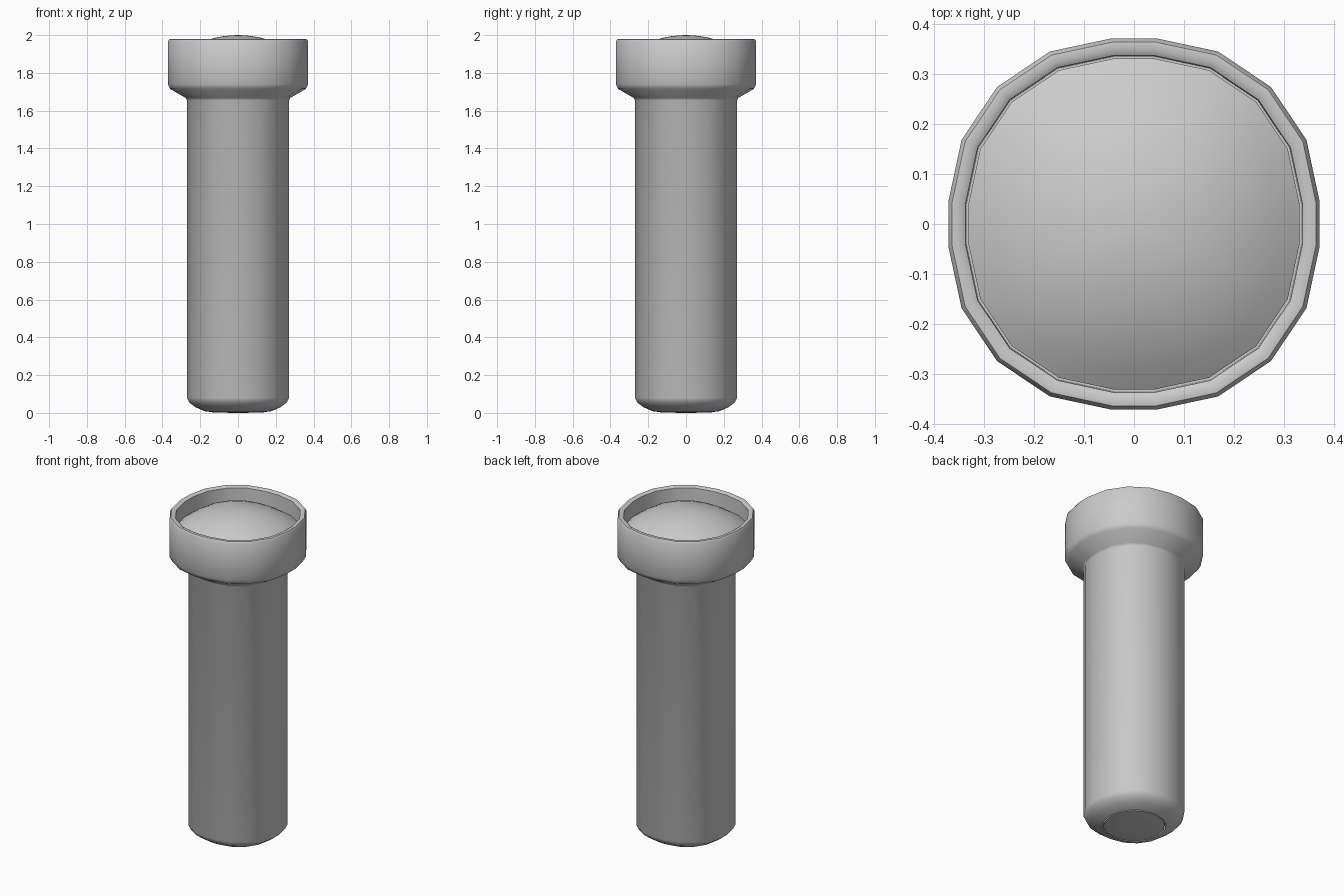
import bpy
import bmesh
from math import radians, cos, sin, sqrt

if "Cube" in bpy.data.objects:
    bpy.data.objects.remove(bpy.data.objects["Cube"], do_unlink=True)

grey = bpy.data.materials.new("plain grey")
grey.use_nodes = True
colour = (0.6, 0.6, 0.6, 1)
grey.diffuse_color = colour
grey.node_tree.nodes["Principled BSDF"].inputs["Base Color"].default_value = colour

# One quadrant of the slightly squared twenty-sided cross-section
QUADRANT = [(6.9, 0.965), (26, 0.99), (45, 1.0), (64, 0.99), (83.1, 0.965)]
SECTION = [(radians(a + 90 * q), f) for q in range(4) for a, f in QUADRANT]


def lathe(name, profile):
    """Sweep (radius, z) pairs round the section; radius 0 closes to a point."""
    bm = bmesh.new()
    rings = []
    for r, z in profile:
        if r == 0:
            rings.append([bm.verts.new((0, 0, z))] * len(SECTION))
        else:
            rings.append([bm.verts.new((r * f * cos(a), r * f * sin(a), z))
                          for a, f in SECTION])
    for low, high in zip(rings, rings[1:]):
        for i in range(len(SECTION)):
            j = (i + 1) % len(SECTION)
            corners = [low[i], low[j], high[j], high[i]]
            bm.faces.new(list(dict.fromkeys(corners)))
    mesh = bpy.data.meshes.new(name)
    bm.to_mesh(mesh)
    bm.free()
    mesh.materials.append(grey)
    obj = bpy.data.objects.new(name, mesh)
    bpy.context.collection.objects.link(obj)
    bpy.ops.object.select_all(action="DESELECT")
    obj.select_set(True)
    bpy.context.view_layer.objects.active = obj
    bpy.ops.object.shade_smooth_by_angle(angle=radians(50))
    return obj


# Handle, flared head and hollow rim
lathe("body", [
    (0, 0.03), (0.178, 0.03), (0.18, 0.008), (0.2, 0.015), (0.235, 0.03),
    (0.27, 0.055), (0.282, 0.08), (0.282, 1.655), (0.29, 1.668),
    (0.375, 1.715), (0.388, 1.74), (0.388, 1.965), (0.38, 1.978),
    (0.365, 1.98), (0.352, 1.972), (0.35, 1.85), (0, 1.85)])

# Domed lens inside the rim
R = 0.58
lens = [(0.346 * k / 8, 2 - R + sqrt(R * R - (0.346 * k / 8) ** 2))
        for k in range(8, -1, -1)]
lathe("lens", [(0.346, 1.86)] + lens)

# Shallow domed end button
lathe("end_button", [(0, 0), (0.08, 0.001), (0.14, 0.003), (0.172, 0.008), (0.174, 0.03)])
